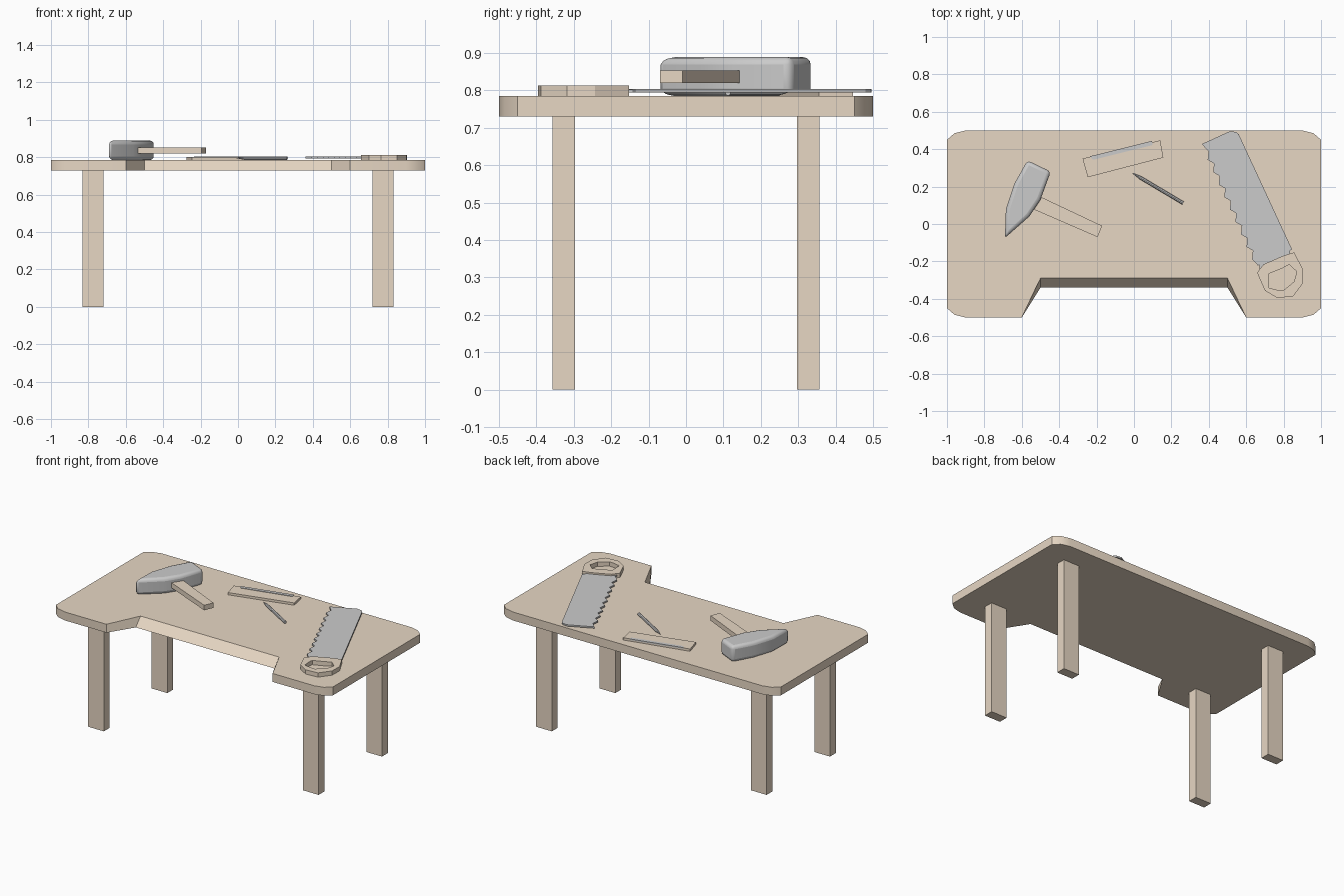
import bpy, bmesh, math
from mathutils import Vector, Matrix

if "Cube" in bpy.data.objects:
    bpy.data.objects.remove(bpy.data.objects["Cube"])

wood = bpy.data.materials.new("wood")
wood.diffuse_color = (0.8, 0.68, 0.55, 1)
wood.use_nodes = True
wood.node_tree.nodes["Principled BSDF"].inputs["Base Color"].default_value = wood.diffuse_color
TOP = 0.785


def finish(name, bm, mat=None, smooth=False):
    bmesh.ops.recalc_face_normals(bm, faces=bm.faces)
    me = bpy.data.meshes.new(name)
    bm.to_mesh(me)
    bm.free()
    ob = bpy.data.objects.new(name, me)
    bpy.context.collection.objects.link(ob)
    if mat:
        me.materials.append(mat)
    if smooth:
        bpy.ops.object.select_all(action='DESELECT')
        bpy.context.view_layer.objects.active = ob
        ob.select_set(True)
        bpy.ops.object.shade_smooth_by_angle(angle=math.radians(40))
    return ob


def bridge(bm, a, b):
    n = len(a)
    for i in range(n):
        j = (i + 1) % n
        bm.faces.new((a[i], a[j], b[j], b[i]))


def prism(name, pts, z0, z1, mat=None, bottom=None, hole=None, smooth=False):
    """Extruded outline; optional different bottom outline or matching hole."""
    bm = bmesh.new()
    ring = lambda p, z: [bm.verts.new((x, y, z)) for x, y in p]
    lo, hi = ring(bottom or pts, z0), ring(pts, z1)
    bridge(bm, lo, hi)
    if hole:
        hlo, hhi = ring(hole, z0), ring(hole, z1)
        bridge(bm, hlo, hhi)
        bridge(bm, lo, hlo)
        bridge(bm, hi, hhi)
    else:
        caps = [bm.faces.new(lo), bm.faces.new(hi)]
        bmesh.ops.recalc_face_normals(bm, faces=bm.faces)
        bmesh.ops.triangulate(bm, faces=[f for f in caps if len(f.verts) > 8])
    return finish(name, bm, mat, smooth)


# Tabletop with clipped corners and a sloping front notch
def table_outline(notch_y):
    half = [(0.5, notch_y), (0.6, -0.5), (0.9, -0.5), (0.96, -0.485), (1, -0.45),
            (1, 0.45), (0.96, 0.485), (0.9, 0.5)]
    return half + [(-x, y) for x, y in reversed(half)]


prism("tabletop", table_outline(-0.29), 0.73, TOP, wood,
      bottom=table_outline(-0.34), smooth=True)

# Legs
for sx, side in ((-1, "left"), (1, "right")):
    for sy, end in ((-1, "front"), (1, "back")):
        bm = bmesh.new()
        bmesh.ops.create_cube(bm, size=1, matrix=Matrix.Translation((sx * 0.775, sy * 0.327, 0.367))
                              @ Matrix.Diagonal((0.113, 0.06, 0.734, 1)))
        finish(f"{end}_{side}_leg", bm, wood)

# Hammer: rounded wedge head and flat handle
head = prism("hammer_head", [(-0.57, 0.34), (-0.445, 0.28), (-0.50, 0.13), (-0.56, 0.04),
                             (-0.69, -0.075), (-0.685, 0.08), (-0.64, 0.215)], TOP, 0.889)
bev = head.modifiers.new("rounding", 'BEVEL')
bev.width, bev.segments, bev.limit_method = 0.02, 3, 'ANGLE'
bev.angle_limit = math.radians(30)
bpy.context.view_layer.objects.active = head
head.select_set(True)
bpy.ops.object.shade_smooth_by_angle(angle=math.radians(40))
prism("hammer_handle", [(-0.53, 0.16), (-0.17, -0.01), (-0.195, -0.07), (-0.55, 0.084)],
      0.82, 0.853, wood)

# Ruler block with inset metal strip
prism("ruler_block", [(-0.275, 0.35), (0.14, 0.447), (0.157, 0.355), (-0.247, 0.25)],
      TOP, 0.8, wood)
prism("ruler_strip", [(-0.235, 0.362), (0.095, 0.444), (0.10, 0.422), (-0.22, 0.343)],
      0.795, 0.803)

# Pencil: cone tip and cylindrical body along one axis
tip, end = Vector((-0.007, 0.272, 0.795)), Vector((0.262, 0.112, 0.795))
axis = (end - tip).normalized()
rot = axis.to_track_quat('Z', 'Y').to_matrix().to_4x4()
length, cone = (end - tip).length, 0.05
for name, a, b, r1 in (("pencil_tip", 0, cone, 0.001), ("pencil_body", cone, length, 0.009)):
    bm = bmesh.new()
    bmesh.ops.create_cone(bm, cap_ends=True, segments=8, radius1=r1, radius2=0.009, depth=b - a,
                          matrix=Matrix.Translation(tip + axis * (a + b) / 2) @ rot)
    finish(name, bm)

# Saw blade with a row of teeth
blade = [(0.663, -0.222), (0.845, -0.136), (0.56, 0.48), (0.545, 0.492), (0.513, 0.496),
         (0.362, 0.427)]
for i in range(9):
    x, y = 0.398 + 0.0297 * i, 0.39 - 0.0665 * i
    blade += [(x, y), (x - 0.004, y - 0.047)]
prism("saw_blade", blade, 0.794, 0.804)
prism("saw_tang", [(0.67, -0.25), (0.76, -0.21), (0.83, -0.19), (0.835, -0.13), (0.67, -0.205)],
      0.795, 0.803)

# Saw handle ring
outer = [(0.658, -0.26), (0.692, -0.216), (0.802, -0.168), (0.856, -0.152), (0.904, -0.243),
         (0.902, -0.318), (0.85, -0.388), (0.765, -0.395), (0.70, -0.356)]
inner = [(0.718, -0.28), (0.722, -0.265), (0.79, -0.238), (0.829, -0.217), (0.87, -0.254),
         (0.856, -0.308), (0.80, -0.354), (0.765, -0.352), (0.722, -0.342)]
prism("saw_handle", outer, TOP, 0.813, wood, hole=inner)
